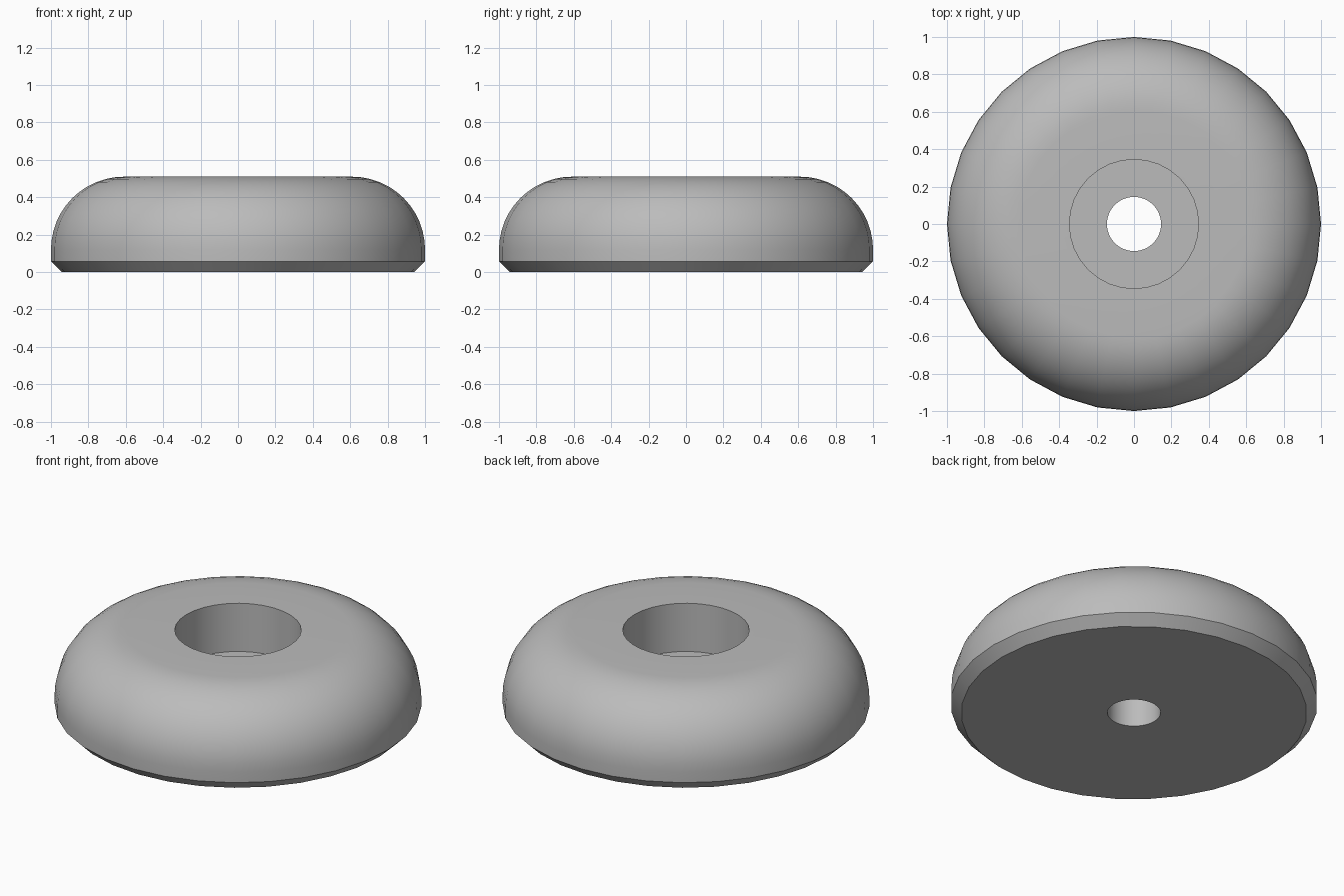
import bpy, bmesh, math

if "Cube" in bpy.data.objects:
    bpy.data.objects.remove(bpy.data.objects["Cube"])

SIDES = 32

mat = bpy.data.materials.new("grey rubber")
mat.diffuse_color = (0.5, 0.5, 0.5, 1)
mat.use_nodes = True
mat.node_tree.nodes["Principled BSDF"].inputs["Base Color"].default_value = mat.diffuse_color

# closed cross-section (radius, height): base chamfer, rounded shoulder, counterbore, bolt hole
profile = [(0.145, 0.0), (0.943, 0.0), (1.0, 0.057)]
for i in range(13):
    a = math.radians(90 * i / 12)
    profile.append((0.61 + 0.39 * math.cos(a), 0.12 + 0.39 * math.sin(a)))
profile += [(0.345, 0.51), (0.345, 0.22), (0.145, 0.22)]

# revolve the section into a solid ring
bm = bmesh.new()
rings = []
for s in range(SIDES):
    a = 2 * math.pi * s / SIDES
    rings.append([bm.verts.new((r * math.cos(a), r * math.sin(a), z)) for r, z in profile])
n = len(profile)
for s in range(SIDES):
    p, q = rings[s], rings[(s + 1) % SIDES]
    for i in range(n):
        j = (i + 1) % n
        bm.faces.new((p[i], q[i], q[j], p[j]))
bmesh.ops.recalc_face_normals(bm, faces=bm.faces)

mesh = bpy.data.meshes.new("rubber_foot")
bm.to_mesh(mesh)
bm.free()
foot = bpy.data.objects.new("rubber_foot", mesh)
bpy.context.collection.objects.link(foot)
mesh.materials.append(mat)

# smooth curves, sharp rims
bpy.context.view_layer.objects.active = foot
foot.select_set(True)
bpy.ops.object.shade_smooth_by_angle(angle=math.radians(30))
